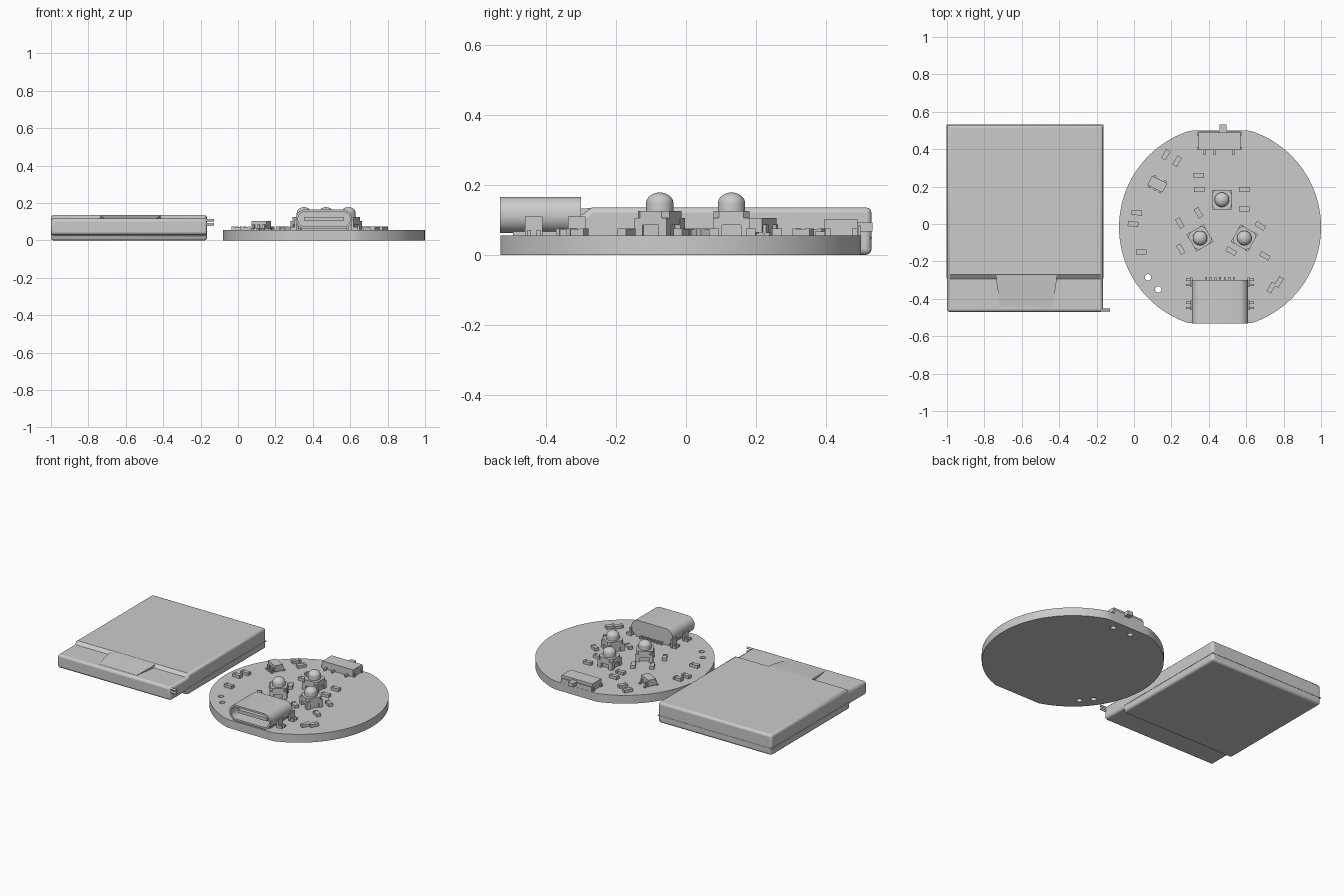
import bpy, bmesh, math
from mathutils import Matrix, Vector

if "Cube" in bpy.data.objects:
    bpy.data.objects.remove(bpy.data.objects["Cube"], do_unlink=True)

grey = bpy.data.materials.new("plain_grey")
grey.use_nodes = True
grey.diffuse_color = (0.6, 0.6, 0.6, 1)
grey.node_tree.nodes["Principled BSDF"].inputs["Base Color"].default_value = grey.diffuse_color

TOP = 0.055                      # upper face of the board
CX, CY, RADIUS = 0.46, -0.017, 0.54


def finish(name, bm, bevel=0, smooth=False, segments=3):
    bmesh.ops.recalc_face_normals(bm, faces=bm.faces)
    mesh = bpy.data.meshes.new(name)
    bm.to_mesh(mesh)
    bm.free()
    mesh.materials.append(grey)
    ob = bpy.data.objects.new(name, mesh)
    bpy.context.collection.objects.link(ob)
    if bevel:
        mod = ob.modifiers.new("rounding", "BEVEL")
        mod.width, mod.segments = bevel, segments
        mod.limit_method, mod.angle_limit = "ANGLE", math.radians(50)
    if smooth:
        bpy.ops.object.select_all(action="DESELECT")
        ob.select_set(True)
        bpy.context.view_layer.objects.active = ob
        bpy.ops.object.shade_smooth_by_angle(angle=math.radians(35))
    return ob


def add_box(bm, x, y, z, sx, sy, sz):
    """Box centred on x, y and standing on z."""
    m = Matrix.Translation((x, y, z + sz / 2)) @ Matrix.Diagonal((sx, sy, sz, 1))
    bmesh.ops.create_cube(bm, size=1, matrix=m)


def box(name, *dims, bevel=0):
    bm = bmesh.new()
    add_box(bm, *dims)
    return finish(name, bm, bevel, bool(bevel))


def prism(bm, points, direction):
    face = bm.faces.new([bm.verts.new(p) for p in points])
    res = bmesh.ops.extrude_face_region(bm, geom=[face])
    moved = [v for v in res["geom"] if isinstance(v, bmesh.types.BMVert)]
    bmesh.ops.translate(bm, verts=moved, vec=direction)


def place(ob, x, y, degrees=0, z=TOP):
    ob.location = (x, y, z)
    ob.rotation_euler.z = math.radians(degrees)
    return ob


# Battery pouch with a stepped front edge
bm = bmesh.new()
profile = [(.53, 0), (.53, .135), (-.27, .135), (-.293, .117), (-.47, .117),
           (-.47, .03), (-.295, .03), (-.295, 0)]
prism(bm, [(-1, y, z) for y, z in profile], (.835, 0, 0))
finish("battery_pouch", bm, .016, True)

# Sloping tape fold in the middle of the step
bm = bmesh.new()
fold = [(-.735, -.27, .134), (-.415, -.27, .134), (-.415, -.31, .131), (-.435, -.44, .118),
        (-.715, -.44, .118), (-.735, -.31, .131)]
low = [bm.verts.new((x, y, .1)) for x, y, z in fold]
high = [bm.verts.new(p) for p in fold]
bm.faces.new(high)
bm.faces.new(low[::-1])
for i in range(len(fold)):
    j = (i + 1) % len(fold)
    bm.faces.new((low[i], low[j], high[j], high[i]))
bmesh.ops.triangulate(bm, faces=[f for f in bm.faces if len(f.verts) > 4])
finish("battery_tape_fold", bm)

# Battery seam along the sides and back
box("battery_seam", -.5825, .12, .045, .839, .824, .004)

# Battery wires
for i, z in enumerate((.087, .108)):
    bm = bmesh.new()
    m = Matrix.Translation((-.16, -.46, z)) @ Matrix.Rotation(math.pi / 2, 4, "Y")
    bmesh.ops.create_cone(bm, cap_ends=True, segments=16, radius1=.007, radius2=.007,
                          depth=.064, matrix=m)
    finish("battery_wire_%d" % (i + 1), bm, 0, True)

# Round circuit board with two flats and drilled holes
bm = bmesh.new()
outline = []
for i in range(128):
    a = math.tau * (i + .5) / 128
    y = CY + RADIUS * math.sin(a)
    outline.append((CX + RADIUS * math.cos(a), max(-.53, min(.50, y)), 0))
prism(bm, outline, (0, 0, TOP))
board = finish("circuit_board", bm)
bm = bmesh.new()
for x, y in ((.075, -.285), (.13, -.35), (.40, .44), (.53, .44)):
    bmesh.ops.create_cone(bm, cap_ends=True, segments=24, radius1=.017, radius2=.017,
                          depth=.3, matrix=Matrix.Translation((x, y, 0)))
cutter = finish("hole_cutter", bm)
cutter.hide_render = True
mod = board.modifiers.new("holes", "BOOLEAN")
mod.operation, mod.object, mod.solver = "DIFFERENCE", cutter, "EXACT"
bpy.context.view_layer.objects.active = board
board.select_set(True)
bpy.ops.object.modifier_apply(modifier="holes")
bpy.data.objects.remove(cutter, do_unlink=True)
bpy.ops.object.shade_smooth_by_angle(angle=math.radians(30))


# Charging socket: rounded shell, inner block and tongue
def rounded(bm, w, h, r, y):
    ring = []
    for k in range(32):
        a = math.tau * (k + .5) / 32
        c, s = math.cos(a), math.sin(a)
        ring.append(bm.verts.new((CX + math.copysign(w / 2 - r, c) + r * c, y,
                                  .114 + math.copysign(h / 2 - r, s) + r * s)))
    return ring


bm = bmesh.new()
rings = [rounded(bm, .302, .104, .05, -.30), rounded(bm, .302, .104, .05, -.532),
         rounded(bm, .278, .08, .038, -.532), rounded(bm, .278, .08, .038, -.36)]
for a, b in zip(rings, rings[1:]):
    for i in range(32):
        j = (i + 1) % 32
        bm.faces.new((a[i], a[j], b[j], b[i]))
bm.faces.new(rings[0])
bm.faces.new(rings[-1])
finish("socket_shell", bm, 0, True)
box("socket_tongue", CX, -.43, .104, .21, .15, .022)
box("socket_base", CX, -.40, TOP, .24, .19, .015)

# Socket mounting tabs, forked on both sides
bm = bmesh.new()
for side in (-1, 1):
    for y in (-.435, -.312):
        add_box(bm, CX + side * .152, y, TOP, .012, .05, .055)
        for fork in (-1, 1):
            add_box(bm, CX + side * .167, y + fork * .014, TOP, .03, .012, .016)
finish("socket_tabs", bm)
bm = bmesh.new()
for i in range(7):
    add_box(bm, .385 + i * .025, -.298, TOP, .010, .03, .018)
finish("socket_pins", bm)


# Light emitters: chamfered base, feet and domed lens
def emitter(name, x, y, degrees):
    bm = bmesh.new()
    h, c = .052, .017
    corner = [(h, h - c), (h - c, h)]
    pts = []
    for q in range(4):
        turn = Matrix.Rotation(q * math.pi / 2, 3, "Z")
        pts += [turn @ Vector((px, py, .03)) for px, py in corner]
    prism(bm, pts, (0, 0, .04))
    add_box(bm, 0, 0, 0, .09, .07, .032)
    for sx in (-1, 1):
        for sy in (-1, 1):
            add_box(bm, sx * .04, sy * .04, 0, .026, .026, .05)
    place(finish(name + "_base", bm), x, y, degrees)

    bm = bmesh.new()
    lens = [(.039, .065), (.039, .092)]
    lens += [(.039 * math.cos(t * math.pi / 16), .092 + .031 * math.sin(t * math.pi / 16))
             for t in range(1, 9)]
    verts = [bm.verts.new((r, 0, z)) for r, z in lens]
    edges = [bm.edges.new(pair) for pair in zip(verts, verts[1:])]
    bmesh.ops.spin(bm, geom=verts + edges, cent=(0, 0, 0), axis=(0, 0, 1),
                   angle=math.tau, steps=32)
    bmesh.ops.remove_doubles(bm, verts=bm.verts, dist=1e-4)
    place(finish(name + "_lens", bm, 0, True), x, y)


for name, x, y, turn in (("rear_light", .47, .13, 0), ("right_light", .353, -.075, 30),
                         ("left_light", .59, -.075, -30)):
    emitter(name, x, y, turn)

# Slide switch with lever and pins
box("switch_body", .457, .443, TOP, .225, .095, .048)
box("switch_cover", .457, .495, TOP, .225, .008, .03)
box("switch_lever", .475, .505, .067, .038, .055, .026)
bm = bmesh.new()
for x in (.375, .43, .53):
    add_box(bm, x, .385, TOP, .012, .034, .012)
for x in (.343, .571):
    for y in (.405, .482):
        add_box(bm, x, y, TOP, .012, .016, .02)
finish("switch_pins", bm)

# Small controller chip with legs
bm = bmesh.new()
add_box(bm, 0, 0, .008, .09, .055, .042)
for x, side in ((-.031, 1), (.031, 1), (-.031, -1), (0, -1), (.031, -1)):
    add_box(bm, x, side * .031, .006, .014, .012, .025)
    add_box(bm, x, side * .04, 0, .014, .016, .008)
place(finish("controller_chip", bm), .125, .213, -27)

# Small surface parts: ceramic middle with two raised end caps
small_parts = [(.17, .37, 60), (.23, .335, 60), (.345, .26, 0), (.35, .185, 0),
               (.59, .185, 0), (.59, .08, 0), (.015, .06, -5), (-.005, 0, -5),
               (.04, -.15, 0), (.245, .005, 120), (.345, .06, 120), (.25, -.135, 120),
               (.675, -.01, -30), (.70, -.17, -30), (.52, -.145, -30),
               (.735, -.34, 60), (.775, -.31, 60)]
for i, (x, y, turn) in enumerate(small_parts):
    bm = bmesh.new()
    add_box(bm, 0, 0, 0, .034, .026, .018)
    for side in (-1, 1):
        add_box(bm, side * .022, 0, 0, .012, .028, .02)
    place(finish("surface_part_%02d" % (i + 1), bm), x, y, turn)
